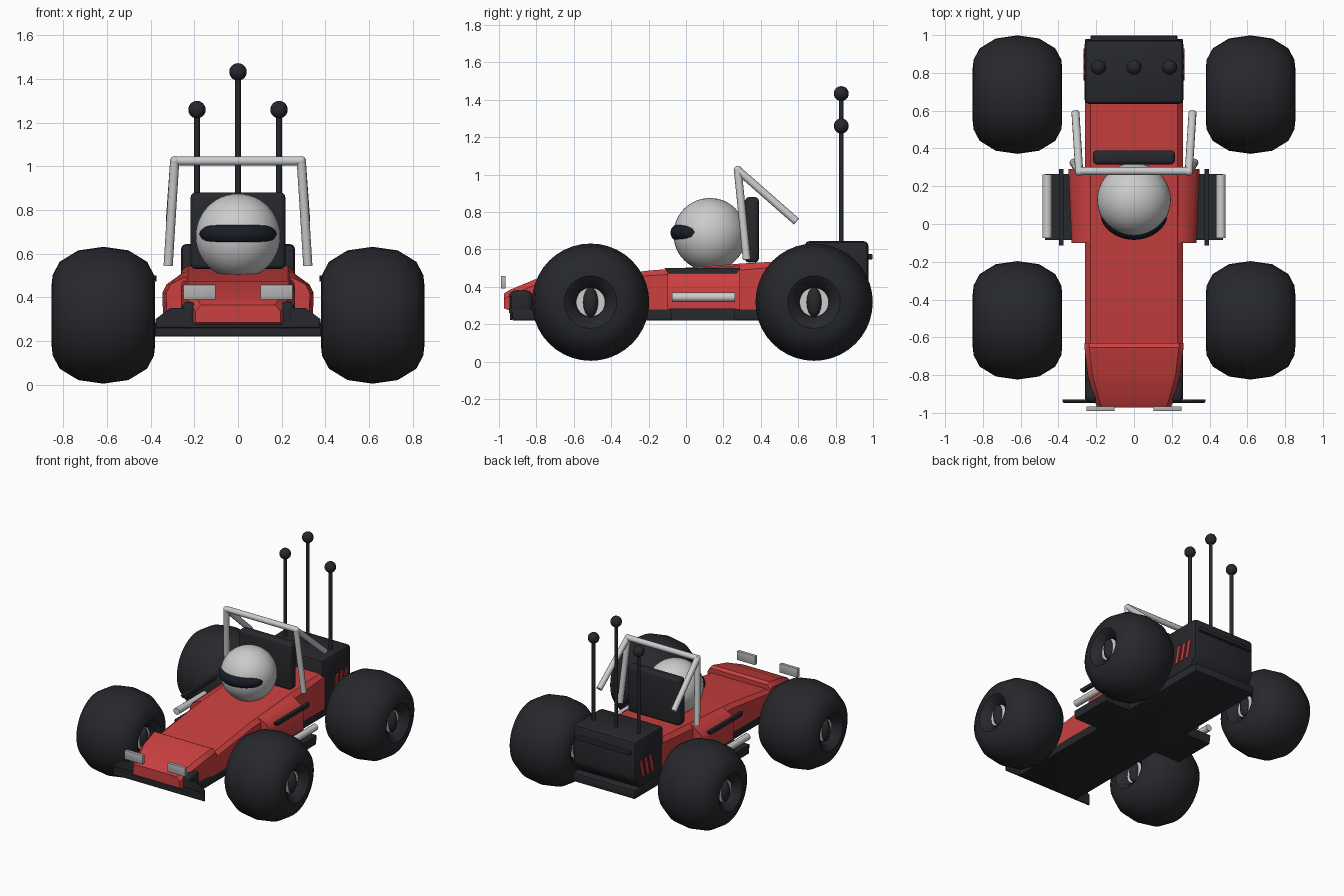
import bpy, bmesh, math
from mathutils import Vector

if "Cube" in bpy.data.objects:
    bpy.data.objects.remove(bpy.data.objects["Cube"])


def material(name, rgb):
    m = bpy.data.materials.new(name)
    m.diffuse_color = (*rgb, 1)
    m.use_nodes = True
    m.node_tree.nodes["Principled BSDF"].inputs["Base Color"].default_value = m.diffuse_color
    return m


RED = material("red", (0.6, 0.05, 0.05))
DARK = material("dark", (0.02, 0.021, 0.025))
VISOR = material("visor", (0.01, 0.012, 0.02))
WHITE = material("white", (0.8, 0.8, 0.82))
GREY = material("lamp_grey", (0.45, 0.45, 0.45))


def finish(name, bm, mat, angle=35):
    bmesh.ops.recalc_face_normals(bm, faces=bm.faces)
    me = bpy.data.meshes.new(name)
    bm.to_mesh(me)
    bm.free()
    ob = bpy.data.objects.new(name, me)
    bpy.context.collection.objects.link(ob)
    me.materials.append(mat)
    bpy.ops.object.select_all(action='DESELECT')
    ob.select_set(True)
    bpy.context.view_layer.objects.active = ob
    bpy.ops.object.shade_smooth_by_angle(angle=math.radians(angle))
    return ob


def box(name, lo, hi, mat, bevel=0.0, segs=2):
    bm = bmesh.new()
    bmesh.ops.create_cube(bm, size=1)
    for v in bm.verts:
        v.co = Vector([(a + b) / 2 + c * (b - a) for a, b, c in zip(lo, hi, v.co)])
    if bevel:
        bmesh.ops.bevel(bm, geom=bm.edges[:], offset=bevel, segments=segs, profile=0.5, affect='EDGES')
    return finish(name, bm, mat)


def loft(name, sections, mat, bevel=0.0):
    """Sections are lists of 3D points with equal counts."""
    bm = bmesh.new()
    rings = [[bm.verts.new(p) for p in s] for s in sections]
    n = len(rings[0])
    for a, b in zip(rings, rings[1:]):
        for i in range(n):
            j = (i + 1) % n
            bm.faces.new((a[i], a[j], b[j], b[i]))
    bm.faces.new(rings[0])
    bm.faces.new(rings[-1])
    if bevel:
        bmesh.ops.bevel(bm, geom=bm.edges[:], offset=bevel, segments=2, profile=0.5, affect='EDGES')
    return finish(name, bm, mat)


def prism_x(name, profile, x0, x1, mat, bevel=0.0):
    return loft(name, [[(x, y, z) for y, z in profile] for x in (x0, x1)], mat, bevel)


def ball(name, c, r, mat, scale=(1, 1, 1), u=24, v=16):
    bm = bmesh.new()
    bmesh.ops.create_uvsphere(bm, u_segments=u, v_segments=v, radius=r)
    for p in bm.verts:
        p.co = Vector(c) + Vector([a * s for a, s in zip(p.co, scale)])
    return finish(name, bm, mat, 60)


def rod(name, a, b, r, mat, segs=12):
    a, b = Vector(a), Vector(b)
    bm = bmesh.new()
    bmesh.ops.create_cone(bm, cap_ends=True, segments=segs, radius1=r, radius2=r, depth=(b - a).length)
    q = (b - a).to_track_quat('Z', 'Y')
    for v in bm.verts:
        v.co = q @ v.co + (a + b) / 2
    return finish(name, bm, mat)


def lathe_x(name, profile, c, mat, n=40):
    """Spin (x offset, radius) points about a sideways axle."""
    secs = []
    for x, r in profile:
        secs.append([(c[0] + x, c[1] + r * math.cos(2 * math.pi * i / n),
                      c[2] + r * math.sin(2 * math.pi * i / n)) for i in range(n)])
    return loft(name, secs, mat)


# Wheels: balloon tyre, white hub disc and dark spinner on both faces
half = [(0.15, 0.05), (0.165, 0.08), (0.205, 0.095), (0.237, 0.14),
        (0.232, 0.185), (0.2, 0.245), (0.115, 0.297), (0.0, 0.3135)]
tyre = half + [(-x, r) for x, r in reversed(half[:-1])]
for side, s in (("right", 1), ("left", -1)):
    for end, y in (("front", -0.51), ("rear", 0.685)):
        c = (s * 0.617, y, 0.318)
        tag = f"{end}_{side}"
        t = lathe_x(f"{tag}_tyre", tyre, c, DARK)
        t.data.shade_smooth()
        lathe_x(f"{tag}_hub", [(-0.185, 0.04), (-0.185, 0.078), (0.185, 0.078), (0.185, 0.04)], c, WHITE, 32)
        for k in (-1, 1):
            ball(f"{tag}_spinner", (c[0] + k * 0.185, y, c[2]), 0.04, DARK, (0.9, 1, 2), 12, 8)

# Chassis floor with side trays
box("floor", (-0.26, -0.93, 0.22), (0.26, 0.98, 0.285), DARK, 0.008)
for s in (-1, 1):
    prism_x("side_tray", [(-0.075, 0.22), (0.255, 0.22), (0.265, 0.285), (-0.085, 0.285)],
            s * 0.25, s * 0.47, DARK)

# Main red body: chamfered cross-section along the length
def section(y, w, top, shoulder):
    return [(-w, y, 0.28), (w, y, 0.28), (w, y, shoulder), (w - 0.03, y, top),
            (-w + 0.03, y, top), (-w, y, shoulder)]


loft("body", [section(-0.65, 0.26, 0.425, 0.405), section(-0.2, 0.26, 0.487, 0.46),
              section(0.3, 0.26, 0.525, 0.49), section(0.66, 0.26, 0.545, 0.52)], RED)

# Side pods
def pod(s, y, w, top):
    return [(s * 0.2, y, 0.28), (s * w, y, 0.28), (s * (w + 0.005), y, 0.42),
            (s * (w - 0.015), y, 0.46), (s * 0.25, y, top), (s * 0.2, y, top)]


for s in (-1, 1):
    loft("side_pod", [pod(s, -0.1, 0.325, 0.49), pod(s, 0.29, 0.342, 0.515)], RED)
    prism_x("pod_rail", [(-0.115, 0.50), (-0.095, 0.472), (0.27, 0.472), (0.29, 0.50)],
            s * 0.373, s * 0.397, DARK)
    rod("exhaust_pipe", (s * 0.46, -0.075, 0.345), (s * 0.46, 0.262, 0.345), 0.025, WHITE, 16)

# Nose cowl
def nose(y, w, z0, z1):
    return [(-w, y, z0), (w, y, z0), (w, y, z1 - 0.03), (w - 0.025, y, z1),
            (-w + 0.025, y, z1), (-w, y, z1 - 0.03)]


loft("nose_cowl", [nose(-0.63, 0.262, 0.28, 0.462), nose(-0.655, 0.262, 0.28, 0.475),
                   nose(-0.80, 0.245, 0.28, 0.443), nose(-0.94, 0.207, 0.272, 0.385),
                   nose(-0.972, 0.195, 0.285, 0.365)], RED)

# Front bumper block, wing plate and lamps
for s in (-1, 1):
    box("bumper_end", (s * 0.225 - 0.035, -0.945, 0.24), (s * 0.225 + 0.035, -0.82, 0.38), DARK, 0.03, 3)
    box("headlight", (s * 0.177 - 0.075, -0.99, 0.39), (s * 0.177 + 0.075, -0.965, 0.458), GREY, 0.004)
loft("front_wing", [[(x, y, z) for x, z in ((-0.378, 0.222), (0.378, 0.222), (0.378, 0.3), (0.31, 0.352),
                                            (-0.31, 0.352), (-0.378, 0.3))] for y in (-0.94, -0.93)], DARK)
box("wing_lip", (-0.375, -0.947, 0.26), (0.375, -0.93, 0.285), DARK, 0.004)

# Rear engine box, with rear ledge and red side vents
prism_x("engine_box", [(0.635, 0.28), (0.92, 0.28), (0.975, 0.36), (0.975, 0.645), (0.635, 0.645)],
        -0.262, 0.262, DARK, 0.025)
box("rear_ledge", (-0.23, 0.96, 0.547), (0.23, 0.998, 0.575), DARK, 0.005)
for s in (-1, 1):
    for i in range(3):
        y = 0.76 + i * 0.055
        prism_x("side_vent", [(y, 0.36), (y + 0.03, 0.36), (y + 0.06, 0.49), (y + 0.03, 0.49)],
                s * 0.25, s * 0.268, RED)

# Antennas
for x, z in ((-0.188, 1.26), (0, 1.433), (0.188, 1.26)):
    rod("antenna", (x, 0.83, 0.62), (x, 0.83, z), 0.013, DARK)
    ball("antenna_tip", (x, 0.83, z), 0.04, DARK, u=20, v=12)

# Seat back
box("seat_back", (-0.217, 0.315, 0.53), (0.217, 0.39, 0.88), DARK, 0.022, 3)

# Helmet and curved visor
ball("helmet", (0, 0.128, 0.68), 0.195, WHITE, u=40, v=24)
cu = bpy.data.curves.new("visor", 'CURVE')
cu.dimensions = '3D'
cu.bevel_depth = 0.047
cu.bevel_resolution = 4
cu.use_fill_caps = True
sp = cu.splines.new('POLY')
N = 21
sp.points.add(N - 1)
for i, p in enumerate(sp.points):
    t = 2 * i / (N - 1) - 1
    a = t * math.radians(72)
    p.co = (0.165 * math.sin(a), 0.128 - 0.165 * math.cos(a), 0.69, 1)
    p.radius = max(0.05, (1 - abs(t) ** 5) ** 0.5)
cu.materials.append(VISOR)
bpy.context.collection.objects.link(bpy.data.objects.new("visor", cu))

# Roll cage
rod("roll_bar_top", (-0.295, 0.28, 1.025), (0.295, 0.28, 1.025), 0.021, WHITE)
for s in (-1, 1):
    top = (s * 0.29, 0.277, 1.025)
    ball("roll_bar_joint", top, 0.022, WHITE, u=12, v=8)
    rod("roll_bar_leg", top, (s * 0.32, 0.325, 0.545), 0.021, WHITE)
    rod("roll_bar_brace", top, (s * 0.31, 0.59, 0.75), 0.021, WHITE)
